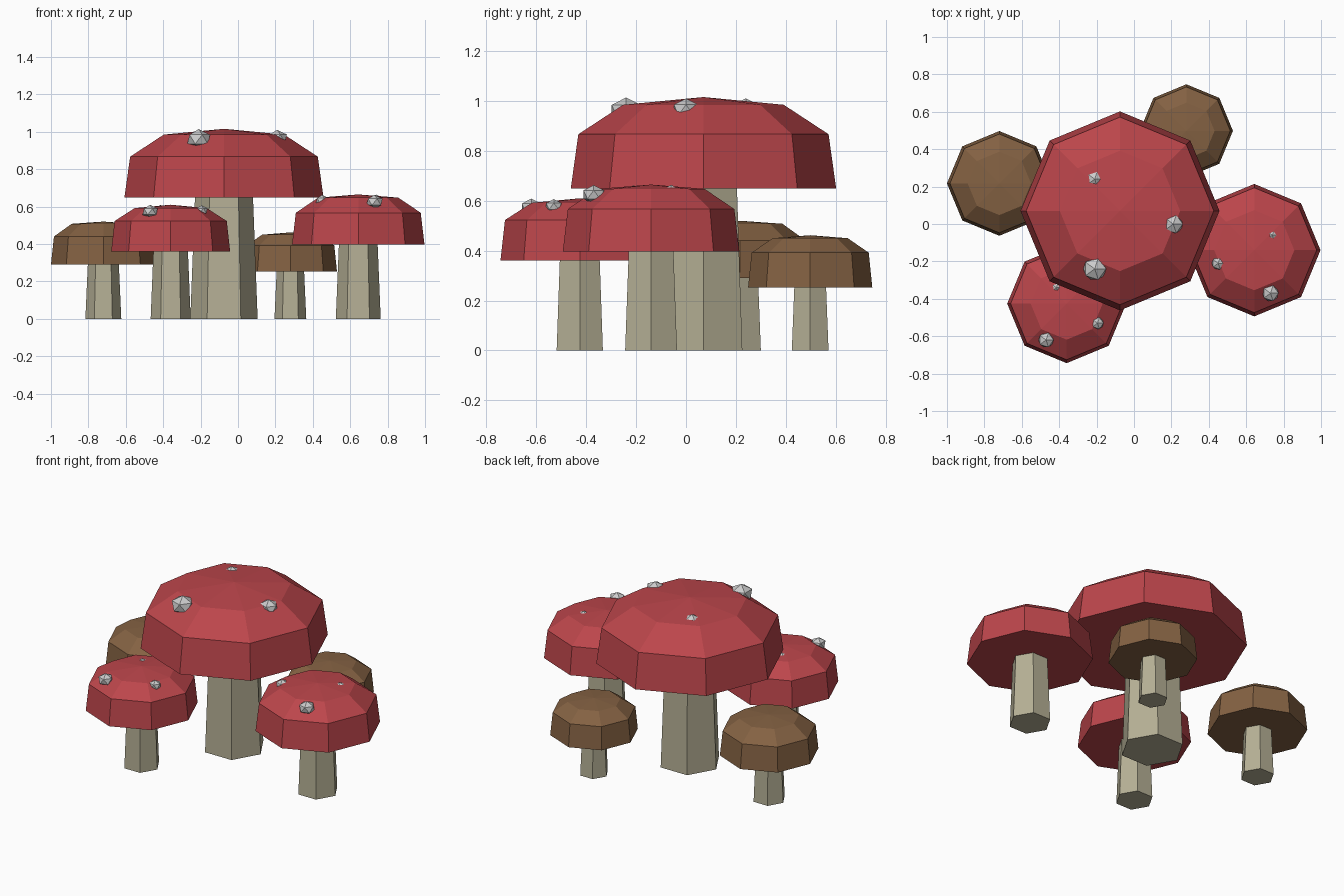
import bpy, bmesh, math
from mathutils import Matrix

if "Cube" in bpy.data.objects:
    bpy.data.objects.remove(bpy.data.objects["Cube"])


def material(name, rgb):
    m = bpy.data.materials.new(name)
    m.diffuse_color = (*rgb, 1)
    m.use_nodes = True
    m.node_tree.nodes["Principled BSDF"].inputs["Base Color"].default_value = m.diffuse_color
    return m


RED = material("red_cap", (0.50, 0.06, 0.07))
BROWN = material("brown_cap", (0.23, 0.12, 0.055))
CREAM = material("cream_stem", (0.46, 0.43, 0.30))


def finish(name, bm, loc, mat=None):
    bmesh.ops.recalc_face_normals(bm, faces=bm.faces)
    mesh = bpy.data.meshes.new(name)
    bm.to_mesh(mesh)
    bm.free()
    ob = bpy.data.objects.new(name, mesh)
    ob.location = loc
    if mat:
        mesh.materials.append(mat)
    bpy.context.collection.objects.link(ob)


def lathe(name, loc, sides, rings, mat, apex=None):
    """Faceted solid from (radius, z) rings, closed flat below, flat or pointed on top."""
    bm = bmesh.new()
    loops = [[bm.verts.new((r * math.cos(2 * math.pi * i / sides),
                            r * math.sin(2 * math.pi * i / sides), z))
              for i in range(sides)] for r, z in rings]
    for a, b in zip(loops, loops[1:]):
        for i in range(sides):
            j = (i + 1) % sides
            bm.faces.new((a[i], a[j], b[j], b[i]))
    bm.faces.new(loops[0][::-1])
    top = loops[-1]
    if apex is None:
        bm.faces.new(top)
    else:
        tip = bm.verts.new((0, 0, apex))
        for i in range(sides):
            bm.faces.new((top[i], top[(i + 1) % sides], tip))
    finish(name, bm, loc, mat)


def mushroom(name, x, y, stem_r, cap_r, z0, z1, z2, z3, mat, spots=()):
    # tapered six-sided stem
    lathe(name + "_stem", (x, y, 0), 6,
          [(stem_r, 0), (stem_r * 0.86, z0 + 0.01)], CREAM)
    # eight-sided domed cap
    lathe(name + "_cap", (x, y, 0), 8,
          [(cap_r, z0), (cap_r * 0.943, z1), (cap_r * 0.605, z2)], mat, z3)
    # faceted warts sunk into the cap
    for i, (sx, sy, sz, r) in enumerate(spots):
        bm = bmesh.new()
        bmesh.ops.create_icosphere(bm, subdivisions=1, radius=r,
                                   matrix=Matrix.Diagonal((1, 1, 0.8, 1)))
        finish(f"{name}_spot_{i + 1}", bm, (sx, sy, sz))


mushroom("large_red", -0.075, 0.07, 0.18, 0.532, 0.65, 0.867, 0.985, 1.016, RED,
         [(-0.21, 0.24, 0.975, 0.045), (0.21, 0.0, 0.965, 0.057),
          (-0.21, -0.24, 0.96, 0.068)])
mushroom("front_red", -0.36, -0.426, 0.107, 0.318, 0.36, 0.523, 0.592, 0.61, RED,
         [(-0.47, -0.62, 0.573, 0.045), (-0.195, -0.53, 0.578, 0.036),
          (-0.415, -0.34, 0.585, 0.03)])
mushroom("right_red", 0.643, -0.14, 0.12, 0.354, 0.397, 0.567, 0.648, 0.665, RED,
         [(0.73, -0.37, 0.625, 0.048), (0.45, -0.21, 0.632, 0.038),
          (0.74, -0.06, 0.64, 0.03)])
mushroom("left_brown", -0.72, 0.217, 0.096, 0.28, 0.29, 0.44, 0.508, 0.52, BROWN)
mushroom("back_brown", 0.28, 0.498, 0.085, 0.249, 0.253, 0.392, 0.45, 0.462, BROWN)
